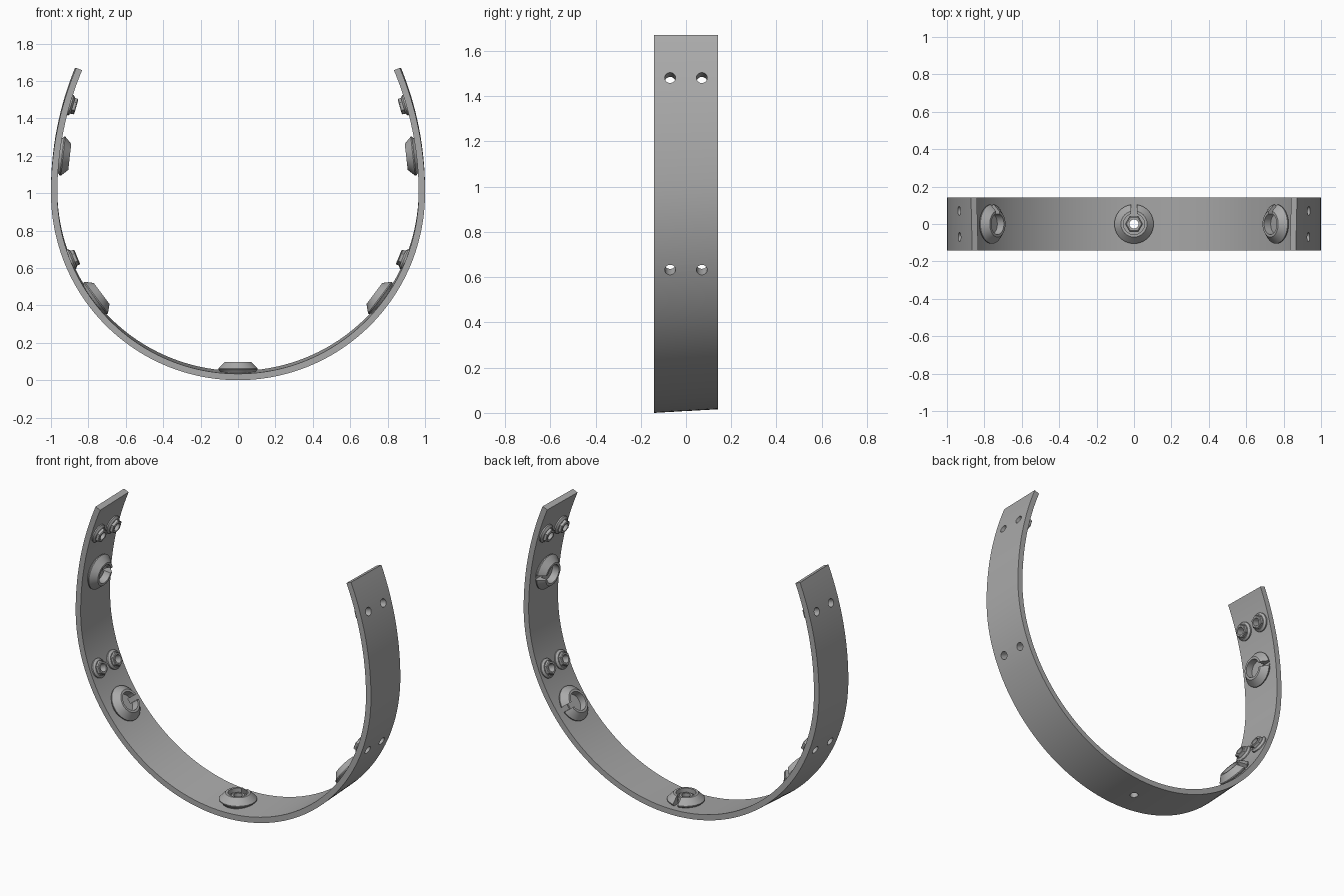
import bpy, bmesh, math
from mathutils import Matrix, Vector

if "Cube" in bpy.data.objects:
    bpy.data.objects.remove(bpy.data.objects["Cube"])

HALF_W, THICK, LEAN = 0.142, 0.034, 0.016
TOP_R, TOP_CX, TIP_Z = 1.73, 0.73, 1.67

grey = bpy.data.materials.new("grey")
grey.diffuse_color = (0.4, 0.4, 0.4, 1)
grey.use_nodes = True
grey.node_tree.nodes["Principled BSDF"].inputs["Base Color"].default_value = grey.diffuse_color


def make(name, bm, matrix=Matrix()):
    bmesh.ops.remove_doubles(bm, verts=bm.verts, dist=1e-6)
    bmesh.ops.recalc_face_normals(bm, faces=bm.faces)
    me = bpy.data.meshes.new(name)
    bm.to_mesh(me)
    bm.free()
    me.materials.append(grey)
    ob = bpy.data.objects.new(name, me)
    ob.matrix_world = matrix
    bpy.context.collection.objects.link(ob)
    return ob


def lathe(name, profile, matrix, seg=40):
    """Revolve (radius, height) points round local z; the loop closes itself."""
    bm = bmesh.new()
    rings = []
    for r, h in profile:
        rings.append([bm.verts.new((r * math.cos(a), r * math.sin(a), h))
                      if r > 0 or i == 0 else None
                      for i in range(seg) for a in [2 * math.pi * i / seg]])
    n = len(rings)
    for k in range(n):
        p, q = rings[k], rings[(k + 1) % n]
        for i in range(seg):
            j = (i + 1) % seg
            vs = []
            for v in (p[i] or p[0], p[j] or p[0], q[j] or q[0], q[i] or q[0]):
                if v not in vs:
                    vs.append(v)
            if len(vs) > 2:
                bm.faces.new(vs)
    return make(name, bm, matrix)


def box(name, size, centre, matrix):
    bm = bmesh.new()
    bmesh.ops.create_cube(bm, size=1)
    for v in bm.verts:
        v.co = Vector(a * b for a, b in zip(v.co, size)) + Vector(centre)
    return make(name, bm, matrix)


def cut(ob, cutters):
    """Subtract the cutters, bake the result and remove them."""
    for c in cutters:
        c.hide_render = True
        m = ob.modifiers.new("cut", 'BOOLEAN')
        m.operation, m.solver, m.object = 'DIFFERENCE', 'EXACT', c
    bpy.context.view_layer.update()
    dg = bpy.context.evaluated_depsgraph_get()
    me = bpy.data.meshes.new_from_object(ob.evaluated_get(dg))
    ob.modifiers.clear()
    ob.data = me
    for c in cutters:
        bpy.data.objects.remove(c)


def smooth(ob, angle=25):
    bpy.ops.object.select_all(action='DESELECT')
    ob.select_set(True)
    bpy.context.view_layer.objects.active = ob
    bpy.ops.object.shade_smooth_by_angle(angle=math.radians(angle))


# Band: lower half circle with flatter arcs rising to the tips
def band_profile(shift, inset):
    tip = math.asin((TIP_Z - 1 - shift) / TOP_R)
    pts = []
    for i in range(24, 0, -1):
        a = tip * i / 24
        pts.append((-((TOP_R - inset) * math.cos(a) - TOP_CX),
                    1 + shift + (TOP_R - inset) * math.sin(a)))
    for i in range(97):
        a = math.pi + math.pi * i / 96
        pts.append(((1 - inset) * math.cos(a), 1 + shift + (1 - inset) * math.sin(a)))
    return pts + [(-x, z) for x, z in reversed(pts[:24])]


bm = bmesh.new()
loops = [[bm.verts.new((x, y, z)) for x, z in band_profile(s, t)]
         for y, s, t in ((-HALF_W, 0, 0), (HALF_W, LEAN, 0),
                         (HALF_W, LEAN, THICK), (-HALF_W, 0, THICK))]
for k in range(4):
    p, q = loops[k], loops[(k + 1) % 4]
    for i in range(len(p) - 1):
        bm.faces.new((p[i], p[i + 1], q[i + 1], q[i]))
for end in (0, -1):
    bm.faces.new([l[end] for l in loops])
band = make("band", bm)


def seat(side, z, y=0):
    """Frame on the band's inner face: local z points inward, local y is world y."""
    c = 1 + LEAN * (y + HALF_W) / (2 * HALF_W)
    R, cx = (TOP_R - THICK, -TOP_CX) if z > c else (1 - THICK, 0)
    if side == 0:
        pos, n = Vector((0, y, c - R)), Vector((0, 0, 1))
    else:
        a = math.asin((z - c) / R)
        pos = Vector((side * (cx + R * math.cos(a)), y, z))
        n = Vector((-side * math.cos(a), 0, -math.sin(a)))
    yv = Vector((0, 1, 0))
    m = Matrix((yv.cross(n), yv, n)).transposed().to_4x4()
    m.translation = pos
    return m


def hole(m, r=0.024):
    return lathe("hole_cutter", [(0, -0.1), (r, -0.1), (r, 0.1), (0, 0.1)], m, 32)


# Slotted cups, open towards the inside
CUP = [(0, -0.006), (0.088, -0.006), (0.092, 0.002), (0.105, 0.014), (0.105, 0.02),
       (0.07, 0.056), (0.056, 0.056), (0.056, 0.012), (0, 0.012)]
for side, z in ((0, 0), (1, 0.43), (-1, 0.43), (1, 1.2), (-1, 1.2)):
    m = seat(side, z)
    cup = lathe("slotted_cup", CUP, m, 48)
    cutters = [box("slot_cutter", (0.03, 0.1, 0.1), (0, 0.09, 0.054), m)]
    if side == 0:
        cutters.append(hole(m))
    cut(cup, cutters)
    smooth(cup)

# Nut inside the bottom cup
m = seat(0, 0)
nut = lathe("cup_nut", [(0, 0.01), (0.046, 0.01), (0.046, 0.036), (0.04, 0.04), (0, 0.04)], m, 6)
cut(nut, [hole(m)])
band_cutters = [hole(m)]

# Paired flanged nuts with holes through the band
for side in (1, -1):
    for z in (0.645, 1.472):
        for y in (-0.07, 0.07):
            m = seat(side, z, y)
            flange = lathe("nut_flange", [(0, -0.004), (0.056, -0.004), (0.056, 0.008),
                                          (0.044, 0.018), (0, 0.018)], m)
            head = lathe("nut_head", [(0, 0.01), (0.043, 0.01), (0.043, 0.033),
                                      (0.038, 0.037), (0, 0.037)], m, 6)
            for part in (flange, head):
                cut(part, [hole(m)])
                smooth(part)
            band_cutters.append(hole(m))
cut(band, band_cutters)
smooth(band)
